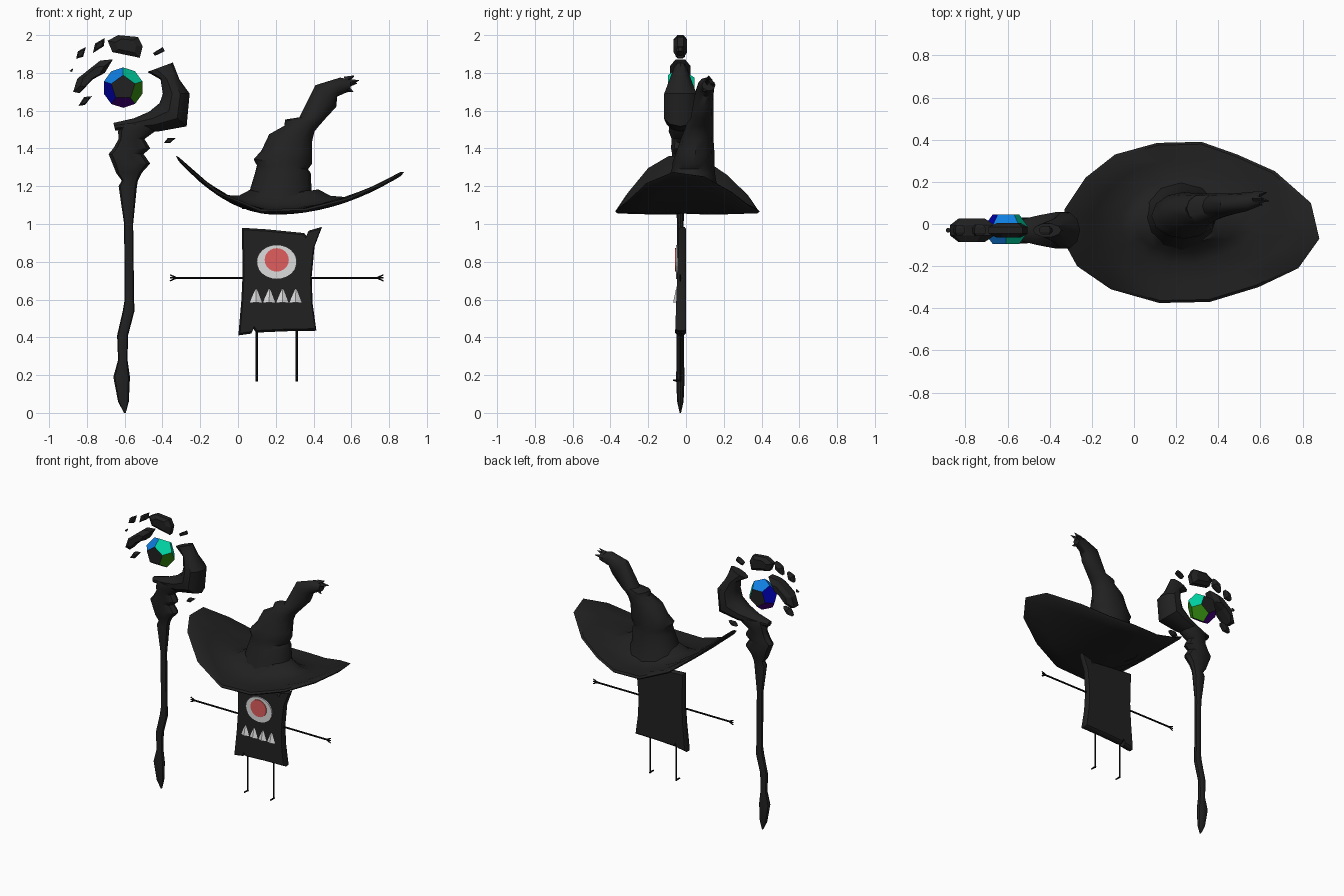
import bpy, bmesh, math
from mathutils import Vector

MATS = {}
for name, c in {
    "charcoal": (.015, .015, .015), "ink": (.004, .004, .004), "white": (.72, .72, .72),
    "coral": (.75, .11, .11), "sky blue": (.005, .21, .75), "teal": (0, .66, .37),
    "green": (.035, .27, .005), "purple": (.07, 0, .24), "navy": (0, 0, .42)}.items():
    m = bpy.data.materials.new(name)
    m.diffuse_color = (*c, 1)
    MATS[name] = m


def finish(name, bm, mat="charcoal", smooth=None):
    bmesh.ops.recalc_face_normals(bm, faces=bm.faces)
    me = bpy.data.meshes.new(name)
    bm.to_mesh(me)
    bm.free()
    ob = bpy.data.objects.new(name, me)
    bpy.context.collection.objects.link(ob)
    me.materials.append(MATS[mat])
    if smooth:
        bpy.ops.object.select_all(action='DESELECT')
        ob.select_set(True)
        bpy.context.view_layer.objects.active = ob
        bpy.ops.object.shade_smooth_by_angle(angle=math.radians(smooth))
    return ob


def skin(name, rings, mat="charcoal", smooth=None):
    """Join equal-length rings of points into a capped solid."""
    bm = bmesh.new()
    vs = [[bm.verts.new(p) for p in r] for r in rings]
    n = len(vs[0])
    for a, b in zip(vs, vs[1:]):
        for i in range(n):
            j = (i + 1) % n
            bm.faces.new((a[i], a[j], b[j], b[i]))
    bm.faces.new(vs[0][::-1])
    bm.faces.new(vs[-1])
    return finish(name, bm, mat, smooth)


def section(xl, zl, xr, zr, yc, hy, n=10):
    """Elliptical ring spanning a left and a right silhouette point."""
    a, b = Vector((xl, yc, zl)), Vector((xr, yc, zr))
    return [(a + b) / 2 + (b - a) / 2 * math.cos(t) + Vector((0, hy * math.sin(t), 0))
            for t in (2 * math.pi * i / n for i in range(n))]


def slab(name, outline, layers, mat="charcoal", smooth=None):
    """Front-view outline stacked through (y, scale) layers."""
    cx = sum(p[0] for p in outline) / len(outline)
    cz = sum(p[1] for p in outline) / len(outline)
    return skin(name, [[(cx + (x - cx) * s, y, cz + (z - cz) * s) for x, z in outline]
                       for y, s in layers], mat, smooth)


def rod(name, a, b, r0, r1, mat="ink", n=6):
    a, b = Vector(a), Vector(b)
    q = (b - a).to_track_quat('Z', 'Y')
    skin(name, [[p + q @ Vector((r * math.cos(k * 2 * math.pi / n), r * math.sin(k * 2 * math.pi / n), 0))
                 for k in range(n)] for p, r in ((a, r0), (b, r1))], mat)


Y = -.03

# Staff: gnarled shaft (left x, right x, z, half depth)
shaft = [(-.604, -.594, 0, .004), (-.635, -.578, .06, .018), (-.66, -.572, .19, .024),
         (-.635, -.585, .28, .02), (-.64, -.582, .41, .02), (-.61, -.548, .54, .02),
         (-.6, -.55, .6, .018), (-.603, -.555, 1.0, .018), (-.632, -.535, 1.2, .03),
         (-.615, -.53, 1.23, .03), (-.645, -.51, 1.27, .04), (-.665, -.465, 1.32, .05),
         (-.685, -.5, 1.37, .045), (-.66, -.465, 1.4, .052), (-.632, -.495, 1.45, .048),
         (-.635, -.44, 1.49, .065), (-.62, -.41, 1.53, .06)]
skin("staff_shaft", [section(l, z, r, z, Y, h) for l, r, z, h in shaft], smooth=35)

# Staff: hooked head, inner point then outer point
hook = [(-.66, 1.535, -.65, 1.495, .025), (-.55, 1.56, -.55, 1.49, .05), (-.47, 1.595, -.42, 1.49, .075),
        (-.415, 1.64, -.272, 1.517, .092), (-.398, 1.69, -.256, 1.69, .09),
        (-.41, 1.765, -.31, 1.765, .06), (-.48, 1.805, -.345, 1.855, .033)]
skin("staff_hook", [section(a, b, c, d, Y, h) for a, b, c, d, h in hook], smooth=35)

# Floating shards around the crystal
shards = [
    ([(-.69, 1.97), (-.635, 2.0), (-.53, 1.99), (-.505, 1.94), (-.52, 1.88), (-.665, 1.91)], .035),
    ([(-.873, 1.70), (-.85, 1.77), (-.73, 1.865), (-.662, 1.872), (-.705, 1.80), (-.77, 1.765), (-.838, 1.692)], .055),
    ([(-.857, 1.875), (-.847, 1.915), (-.805, 1.937), (-.82, 1.885)], .025),
    ([(-.768, 1.905), (-.757, 1.955), (-.705, 1.985), (-.71, 1.942)], .028),
    ([(-.845, 1.625), (-.815, 1.672), (-.773, 1.677), (-.81, 1.63)], .025),
    ([(-.45, 1.905), (-.398, 1.937), (-.388, 1.915), (-.44, 1.89)], .02),
    ([(-.393, 1.428), (-.372, 1.455), (-.33, 1.455), (-.36, 1.428)], .02),
    ([(-.893, 1.81), (-.872, 1.826), (-.878, 1.805)], .01)]
for outline, h in shards:
    slab("shard", outline, [(Y - h, .6), (Y - h * .45, 1), (Y + h * .45, 1), (Y + h, .6)])

# Crystal: flattened twelve-sided gem, coloured by direction around its axis
bm = bmesh.new()
for rad, y, up in ((.066, -.07, 90), (.107, -.0165, 90), (.107, .0165, 270), (.066, .07, 270)):
    for k in range(5):
        t = math.radians(up + 72 * k)
        bm.verts.new((rad * math.cos(t), y, rad * math.sin(t)))
bmesh.ops.convex_hull(bm, input=bm.verts)
bmesh.ops.dissolve_limit(bm, angle_limit=.1, verts=bm.verts, edges=bm.edges)
gem = finish("crystal", bm)
gem.location = (-.608, Y + .005, 1.722)
for c in ("sky blue", "navy", "purple", "green", "teal"):
    gem.data.materials.append(MATS[c])
for p in gem.data.polygons:
    if abs(p.normal.y) < .95:
        ang = math.degrees(math.atan2(p.center.z, p.center.x)) - 88
        p.material_index = 1 + int((ang % 360 + 3) % 360 // 72)

# Hat brim: bent oval disc with a flare toward the crown
rim = [(-.33, .07), (-.23, .22), (-.09, .33), (.11, .385), (.32, .39), (.49, .33), (.67, .25), (.84, .10),
       (.88, -.07), (.78, -.21), (.59, -.30), (.36, -.37), (.12, -.375), (-.11, -.31), (-.27, -.2), (-.33, -.09)]


def bend(x):
    return 1.05 + (1.07 if x < .2 else .465) * (x - .2) ** 2


def brim_ring(s, lift):
    pts = [(.23 + (x - .23) * s, .02 + (y - .02) * s) for x, y in rim]
    return [(x, y, bend(x) + lift) for x, y in pts]


skin("hat_brim", [brim_ring(s, h) for s, h in (
    (.2, 0), (.5, 0), (.75, 0), (.97, 0), (1, .01), (.97, .022), (.75, .024), (.52, .03), (.4, .06), (.3, .11))],
    smooth=40)

# Hat crown: crooked cone (left x,z, right x,z, y centre, half depth)
crown = [(.02, 1.08, .43, 1.08, .03, .17), (.06, 1.17, .39, 1.17, .03, .14), (.09, 1.27, .385, 1.27, .035, .118),
         (.10, 1.31, .37, 1.29, .04, .112), (.083, 1.342, .393, 1.32, .04, .11), (.125, 1.39, .393, 1.38, .05, .1),
         (.165, 1.475, .393, 1.44, .06, .085), (.245, 1.52, .405, 1.49, .07, .075),
         (.25, 1.553, .425, 1.515, .075, .07), (.325, 1.565, .46, 1.555, .085, .06),
         (.41, 1.735, .52, 1.62, .095, .05), (.54, 1.775, .525, 1.675, .105, .045),
         (.595, 1.765, .595, 1.705, .12, .035)]
skin("hat_crown", [section(*c, n=12) for c in crown], smooth=40)
for x, y, z in ((.615, .12, 1.785), (.63, .15, 1.745), (.61, .09, 1.70), (.64, .11, 1.76)):
    rod("hat_fray", (.57, y * .5 + .06, z * .5 + .8675), (x, y, z), .022, .002, "charcoal", 4)

# Body: ragged cloth-like slab, thinner at the top
outline = [(.02, .98), (.15, .972), (.25, .962), (.35, .952), (.365, .935), (.375, .965), (.445, .985),
           (.405, .88), (.39, .72), (.395, .58), (.415, .435), (.25, .432), (.095, .425),
           (.08, .447), (.07, .42), (.002, .41), (.018, .6), (.025, .75)]


def front_y(z):
    return -.058 + (z - .41) * .035


body = slab("body", outline, [(-1, .96), (-.7, 1), (-.2, 1), (0, .96)], smooth=40)
for v in body.data.vertices:
    v.co.y *= -front_y(v.co.z)

# Eye and pupil plates
for name, cx, cz, rx, rz, y, mat in (("eye", .205, .80, .106, .09, -.0535, "white"),
                                     ("pupil", .205, .81, .064, .062, -.058, "coral")):
    loop = [(cx + rx * math.cos(i * math.pi / 12), cz + rz * math.sin(i * math.pi / 12)) for i in range(24)]
    slab(name, loop, [(y, 1), (y + .009 if name == "pupil" else y + .0095, 1)], mat)

# Teeth: a row of flat pyramids
for i in range(4):
    x = .06 + .07 * i
    skin("tooth", [[(x, -.05, .585), (x + .035, -.068, .585), (x + .07, -.05, .585)],
                   [(x + .033, -.05, .655), (x + .036, -.054, .652), (x + .039, -.05, .655)]], "white")

# Arms with three-pronged hands, legs with small feet
for side in (-1, 1):
    sx = .205 + side * .53
    rod("arm", (.205 + side * .15, Y, .715), (sx, Y, .715), .006, .006)
    for dz in (-.016, 0, .016):
        rod("finger", (sx, Y, .715), (sx + side * .035, Y, .715 + dz), .005, .004)
    lx = .205 + side * .106
    rod("leg", (lx, Y, .45), (lx, Y, .167), .006, .006)
    rod("foot", (lx, Y + .005, .172), (lx, Y - .038, .172), .006, .005)
